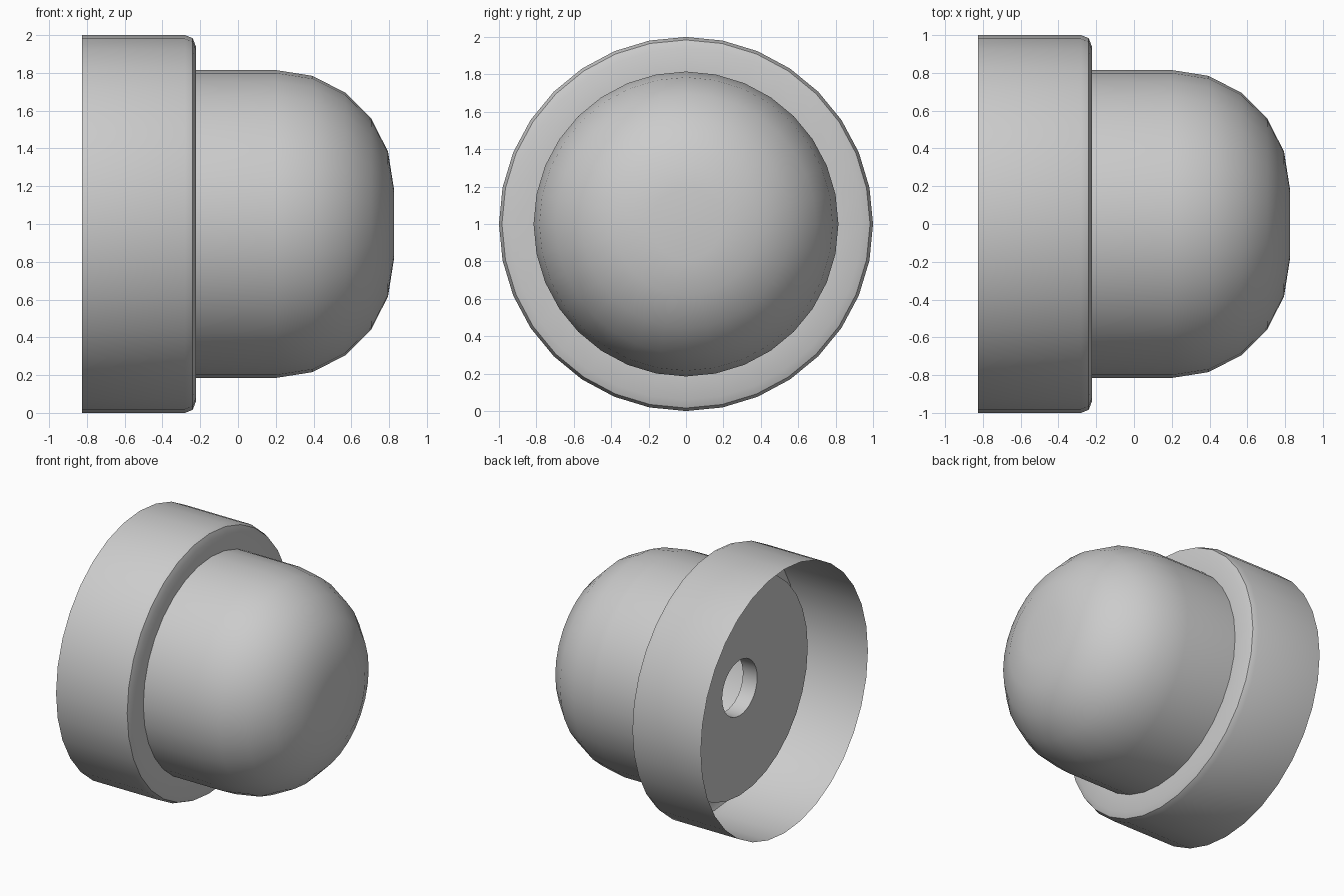
import bpy, bmesh, math

if "Cube" in bpy.data.objects:
    bpy.data.objects.remove(bpy.data.objects["Cube"])

SEG = 32
AXIS_Z = 1.0

grey = bpy.data.materials.new("plain grey")
grey.diffuse_color = (0.6, 0.6, 0.6, 1)
grey.use_nodes = True
grey.node_tree.nodes["Principled BSDF"].inputs["Base Color"].default_value = grey.diffuse_color


def lathe(name, profile):
    """Revolve (x, radius) points around the horizontal x axis."""
    bm = bmesh.new()
    rings = []
    for x, r in profile:
        if r < 1e-6:
            rings.append([bm.verts.new((x, 0, AXIS_Z))] * SEG)
        else:
            rings.append([bm.verts.new((x,
                                        r * math.sin(2 * math.pi * i / SEG),
                                        AXIS_Z + r * math.cos(2 * math.pi * i / SEG)))
                          for i in range(SEG)])
    for a, b in zip(rings, rings[1:]):
        for i in range(SEG):
            j = (i + 1) % SEG
            quad = list(dict.fromkeys((a[i], b[i], b[j], a[j])))
            bm.faces.new(quad).smooth = True
    # profiles run from the base towards the tip on the outside
    bm.normal_update()
    outer = max(bm.faces, key=lambda f: f.calc_center_median().z)
    if outer.normal.z < 0:
        bmesh.ops.reverse_faces(bm, faces=bm.faces[:])
    me = bpy.data.meshes.new(name)
    bm.to_mesh(me)
    bm.free()
    me.materials.append(grey)
    me.set_sharp_from_angle(angle=math.radians(30))
    ob = bpy.data.objects.new(name, me)
    bpy.context.collection.objects.link(ob)
    return ob


def arc(radius, steps=5, cx=0.2, cr=0.19):
    """Quarter round from the cylinder wall to the flat tip."""
    return [(cx + radius * math.sin(math.pi / 2 * k / steps),
             cr + radius * math.cos(math.pi / 2 * k / steps))
            for k in range(steps + 1)]


# Thin open collar with a rounded shoulder
lathe("collar", [(-0.825, 1.0), (-0.28, 1.0), (-0.24, 0.984),
                 (-0.223, 0.94), (-0.223, 0.80)])

# Hollow domed body with a round hole in its back wall
outside = [(-0.45, 0.815)] + arc(0.625) + [(0.825, 0.0)]
inside = [(-0.33, 0.695)] + arc(0.505) + [(0.705, 0.0)]
lathe("domed_body", inside[::-1] + [(-0.33, 0.21), (-0.45, 0.21)] + outside)
